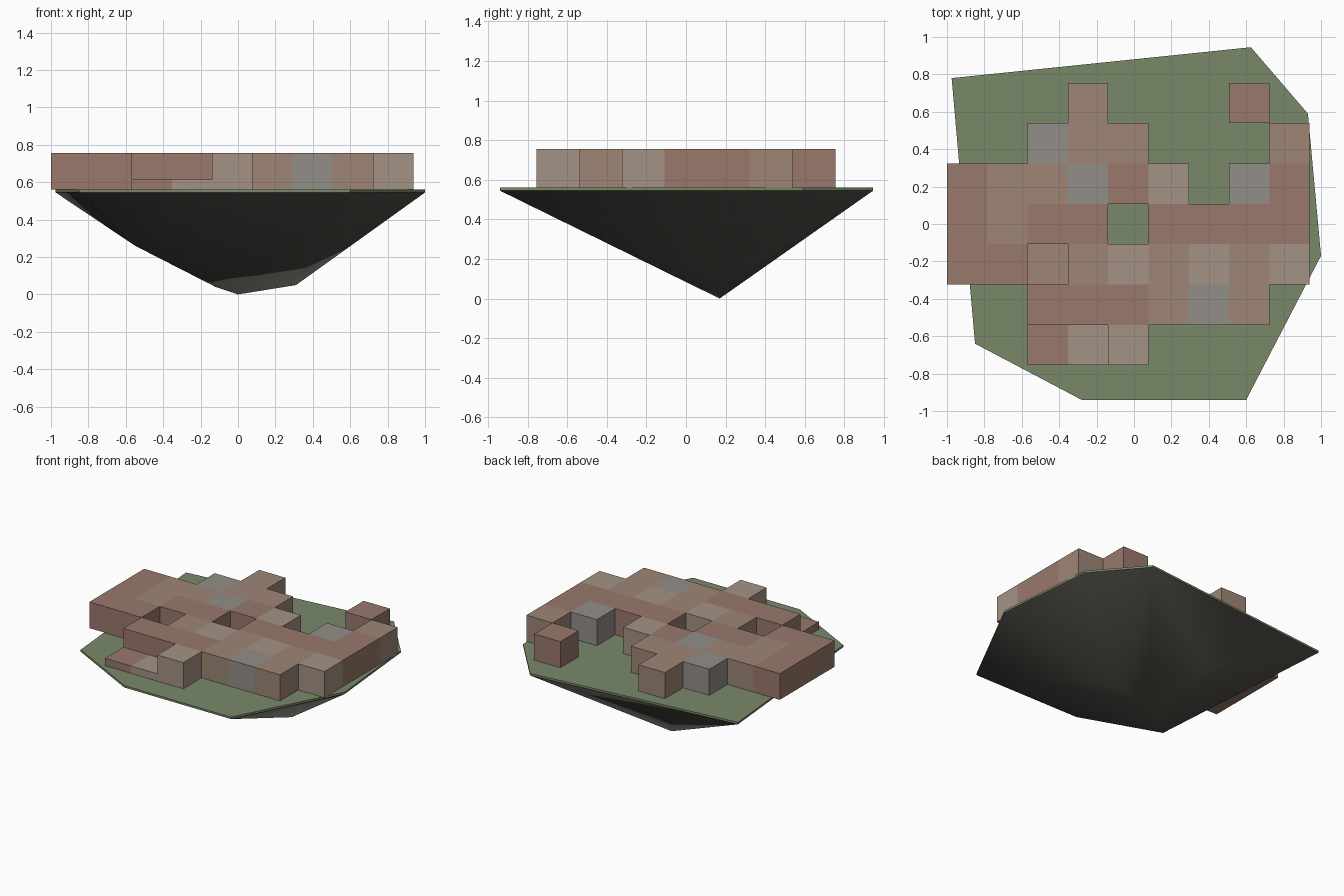
import bpy, bmesh
from mathutils import Matrix, Vector

if "Cube" in bpy.data.objects:
    bpy.data.objects.remove(bpy.data.objects["Cube"])


def material(name, rgb):
    m = bpy.data.materials.new(name)
    m.diffuse_color = (*rgb, 1)
    m.use_nodes = True
    m.node_tree.nodes["Principled BSDF"].inputs["Base Color"].default_value = m.diffuse_color
    return m


def add_object(name, bm, mat):
    bmesh.ops.recalc_face_normals(bm, faces=bm.faces)
    me = bpy.data.meshes.new(name)
    bm.to_mesh(me)
    bm.free()
    me.materials.append(mat)
    ob = bpy.data.objects.new(name, me)
    bpy.context.collection.objects.link(ob)
    return ob


def smooth(ob, angle):
    bpy.ops.object.select_all(action='DESELECT')
    ob.select_set(True)
    bpy.context.view_layer.objects.active = ob
    bpy.ops.object.shade_smooth_by_angle(angle=angle)


# Island outline, shared by turf and rock
RIM = [(-0.975, 0.78), (0.625, 0.945), (0.93, 0.59), (1.0, -0.17),
       (0.60, -0.94), (-0.28, -0.94), (-0.85, -0.64)]
RIM_Z, TURF_Z, TOP_Z, LOW_Z = 0.545, 0.56, 0.755, 0.615

# Turf slab
bm = bmesh.new()
face = bm.faces.new([bm.verts.new((x, y, RIM_Z)) for x, y in RIM])
ext = bmesh.ops.extrude_face_region(bm, geom=[face])
bmesh.ops.translate(bm, vec=(0, 0, TURF_Z - RIM_Z),
                    verts=[v for v in ext['geom'] if isinstance(v, bmesh.types.BMVert)])
add_object("turf_slab", bm, material("turf", (0.19, 0.25, 0.14)))

# Rock underside: faceted hull tapering to a point
bm = bmesh.new()
for x, y in RIM:
    bm.verts.new((x, y, RIM_Z))
for p in [(0.0, 0.17, 0.0), (-0.12, 0.15, 0.04), (0.31, 0.19, 0.05),
          (-0.24, 0.50, 0.26), (-0.55, -0.35, 0.26), (-0.13, -0.36, 0.262)]:
    bm.verts.new(p)
hull = bmesh.ops.convex_hull(bm, input=bm.verts)
bmesh.ops.delete(bm, geom=[v for v in bm.verts if not v.link_faces], context='VERTS')
rock = add_object("rock_underside", bm, material("rock", (0.085, 0.082, 0.07)))
smooth(rock, 0.8)

# Block layer: one letter per cell (colour), capital letter = low block
LAYOUT = ["...b...a.",
          "..gbb...b",
          "abbgac.ga",
          "abaa.aaaa",
          "aaBbcbcbc",
          "..aaabgb.",
          "..ACc...."]
COLOURS = {"a": ("red_stone", (0.32, 0.19, 0.15)),
           "b": ("tan_stone", (0.34, 0.24, 0.18)),
           "c": ("pale_stone", (0.37, 0.29, 0.23)),
           "g": ("grey_stone", (0.29, 0.27, 0.25))}
STEP = 0.2155
for key, (name, rgb) in COLOURS.items():
    bm = bmesh.new()
    for r, row in enumerate(LAYOUT):
        for c, ch in enumerate(row):
            if ch.lower() != key:
                continue
            h = (TOP_Z if ch.islower() else LOW_Z) - TURF_Z
            centre = Vector((-1 + (c + 0.5) * STEP, (3 - r) * STEP, TURF_Z + h / 2))
            bmesh.ops.create_cube(bm, size=1, matrix=Matrix.Translation(centre)
                                  @ Matrix.Diagonal((STEP, STEP, h, 1)))
    add_object(name + "_blocks", bm, material(name, rgb))
